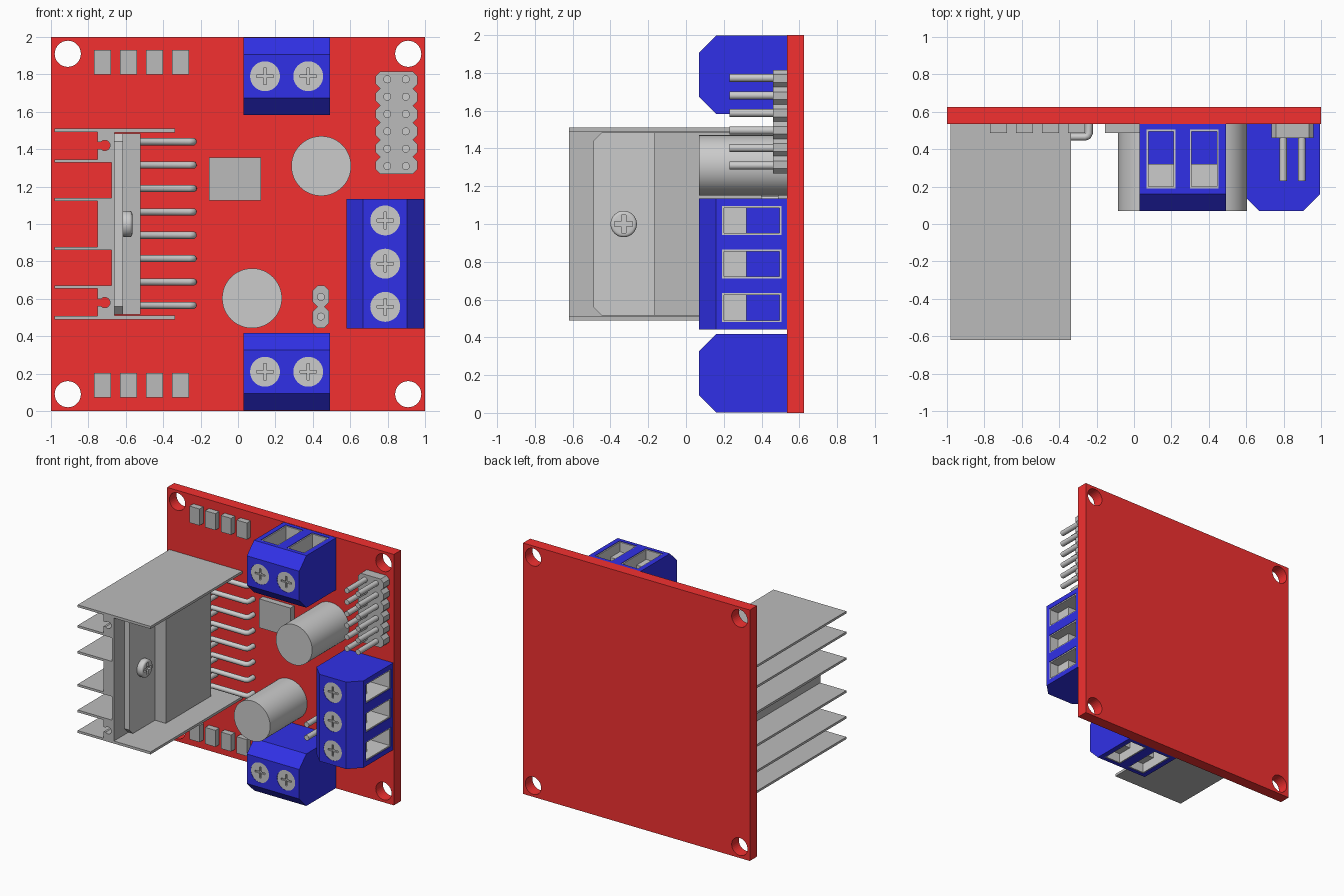
import bpy, bmesh, math
from mathutils import Matrix, Vector

if "Cube" in bpy.data.objects:
    bpy.data.objects.remove(bpy.data.objects["Cube"])


def material(name, rgb):
    m = bpy.data.materials.new(name)
    m.diffuse_color = (*rgb, 1)
    m.use_nodes = True
    m.node_tree.nodes["Principled BSDF"].inputs["Base Color"].default_value = m.diffuse_color
    return m


RED = material("red", (0.9, 0.03, 0.03))
BLUE = material("blue", (0.03, 0.03, 0.8))
DARK = material("dark_grey", (0.5, 0.5, 0.5))


def activate(ob):
    bpy.ops.object.select_all(action='DESELECT')
    ob.select_set(True)
    bpy.context.view_layer.objects.active = ob


def prism(name, loops, lo, hi, mat=None, axis='y', smooth=False):
    """Extrude one or more 2D outlines from lo to hi along y (outline xz) or x (outline yz)."""
    bm = bmesh.new()
    to3d = (lambda p, d: (p[0], d, p[1])) if axis == 'y' else (lambda p, d: (d, p[0], p[1]))
    for pts in loops:
        a = [bm.verts.new(to3d(p, lo)) for p in pts]
        b = [bm.verts.new(to3d(p, hi)) for p in pts]
        bm.faces.new(a)
        bm.faces.new(b[::-1])
        for i in range(len(pts)):
            j = (i + 1) % len(pts)
            bm.faces.new((a[i], b[i], b[j], a[j]))
    bmesh.ops.recalc_face_normals(bm, faces=bm.faces[:])
    me = bpy.data.meshes.new(name)
    bm.to_mesh(me)
    bm.free()
    ob = bpy.data.objects.new(name, me)
    bpy.context.collection.objects.link(ob)
    if mat:
        me.materials.append(mat)
    if smooth:
        activate(ob)
        bpy.ops.object.shade_smooth_by_angle(angle=math.radians(35))
    return ob


def rect(x0, x1, z0, z1):
    return [(x0, z0), (x1, z0), (x1, z1), (x0, z1)]


def circle(cx, cz, r, n=32):
    return [(cx + r * math.cos(2 * math.pi * i / n), cz + r * math.sin(2 * math.pi * i / n)) for i in range(n)]


def cross(cx, cz, l, w):
    q = [(l, w), (w, w), (w, l)]
    pts = q + [(-x, z) for x, z in q[::-1]] + [(-x, -z) for x, z in q] + [(x, -z) for x, z in q[::-1]]
    return [(cx + x, cz + z) for x, z in pts]


def cut(ob, cutter):
    m = ob.modifiers.new("cut", 'BOOLEAN')
    m.operation, m.solver, m.object = 'DIFFERENCE', 'EXACT', cutter
    activate(ob)
    bpy.ops.object.modifier_apply(modifier=m.name)
    bpy.data.objects.remove(cutter)


FACE = 0.535   # front surface of the board

# Circuit board with four mounting holes
board = prism("circuit_board", [rect(-1, 1, 0, 2)], FACE, 0.625, RED)
cut(board, prism("hole_cutter", [circle(x, z, 0.07) for x in (-0.91, 0.91) for z in (0.09, 1.91)], 0.4, 0.8))

# Small surface parts and flat chip
for row, z in (("lower", 0.138), ("upper", 1.865)):
    for i in range(4):
        x = -0.725 + 0.139 * i
        prism(f"{row}_diode_{i}", [rect(x - 0.045, x + 0.045, z - 0.066, z + 0.066)], 0.487, FACE, DARK)
prism("regulator_chip", [rect(-0.155, 0.122, 1.126, 1.356)], 0.487, FACE, DARK)

# Capacitors
for i, (x, z) in enumerate(((0.445, 1.31), (0.075, 0.603))):
    prism(f"capacitor_{i}", [circle(x, z, 0.16, 48)], 0.07, FACE, smooth=True)


# Pin headers
def header(name, x, hw, z0, cell, rows, pin_xs, pin_pitch):
    c, side = 0.025, []
    for i in range(rows):
        a, b = z0 + i * cell, z0 + (i + 1) * cell
        side += [(hw - c, a), (hw, a + c), (hw, b - c)]
    side.append((hw - c, z0 + rows * cell))
    prism(name + "_base", [[(x + u, z) for u, z in side] + [(x - u, z) for u, z in side[::-1]]], 0.46, FACE, DARK)
    mid = z0 + rows * cell / 2
    pins = [circle(px, mid + (i - (rows - 1) / 2) * pin_pitch, 0.021, 16) for px in pin_xs for i in range(rows)]
    prism(name + "_pins", pins, 0.23, 0.47, smooth=True)


header("control_header", 0.848, 0.1125, 1.268, 0.0912, 6, (0.798, 0.897), 0.0927)
header("jumper_header", 0.443, 0.044, 0.445, 0.1125, 2, (0.443,), 0.105)


# Screw terminals: built around the origin with wire openings facing +z, then placed
def terminal(name, poles, matrix):
    w, h, c, pitch = poles * 0.231 / 2, 0.2075, 0.09, 0.231
    us = [(i - (poles - 1) / 2) * pitch for i in range(poles)]
    outline = [(FACE, -h), (0.07 + c, -h), (0.07, c - h), (0.07, h - c), (0.07 + c, h), (FACE, h)]
    body = prism(name + "_body", [outline], -w, w, BLUE, axis='x')
    cut(body, prism("pocket_cutter", [circle(u, 0, 0.08) for u in us], 0, 0.11))
    cut(body, prism("wire_cutter", [rect(u - 0.077, u + 0.077, -0.05, 0.4) for u in us], 0.19, 0.505, BLUE))
    screws = prism(name + "_screws", [circle(u, 0, 0.08) for u in us], 0.072, 0.12, smooth=True)
    cut(screws, prism("cross_cutter", [cross(u, 0, 0.045, 0.007) for u in us], 0, 0.085))
    sleeve = prism(name + "_sleeves", [rect(u - 0.077, u + 0.077, -0.05, h - 0.004) for u in us], 0.19, 0.505)
    cut(sleeve, prism("sleeve_cutter", [rect(u - 0.067, u + 0.067, -0.2, 0.4) for u in us], 0.2, 0.495))
    clamp = prism(name + "_clamps", [rect(u - 0.067, u + 0.067, -0.05, h - 0.08) for u in us], 0.2, 0.32)
    for ob in (body, screws, sleeve, clamp):
        ob.data.transform(matrix)


def place(x, z, angle):
    return Matrix.Translation((x, 0, z)) @ Matrix.Rotation(math.radians(angle), 4, 'Y')


terminal("upper_terminal", 2, place(0.26, 1.79, 0))
terminal("lower_terminal", 2, place(0.26, 0.21, 180))
terminal("side_terminal", 3, place(0.787, 0.788, 90))

# Heat sink: finned profile, upper half mirrored about z = 1
slot = [(-0.712 + 0.028 * math.cos(math.radians(a)), 1.42 + 0.028 * math.sin(math.radians(a)))
        for a in range(140, -141, -20)]
half = [(-0.66, 1.49), (-0.337, 1.49), (-0.337, 1.51), (-0.98, 1.51), (-0.98, 1.492), (-0.75, 1.492),
        (-0.75, slot[0][1]), *slot, (-0.75, slot[-1][1]),
        (-0.75, 1.346), (-0.98, 1.346), (-0.98, 1.328), (-0.675, 1.328), (-0.675, 1.14),
        (-0.98, 1.14), (-0.98, 1.122), (-0.75, 1.122)]
prism("heat_sink", [half + [(x, 2 - z) for x, z in half[::-1]]], -0.62, FACE, DARK)

# Power chip: metal tab with clipped corners, and body
prism("driver_chip_tab", [[(-0.49, 0.56), (-0.445, 0.515), (0.4, 0.515), (0.4, 1.485), (-0.445, 1.485),
                           (-0.49, 1.44)]], -0.66, -0.615, axis='x')
prism("driver_chip_body", [rect(-0.615, -0.52, 0.515, 1.485)], -0.167, 0.4, DARK)

# Chip leads: a bent front row and a straight back row
path = [(-0.57, 0.39), (-0.57, 0.445), (-0.55, 0.465), (-0.262, 0.465), (-0.247, 0.471), (-0.24, 0.486), (-0.24, 0.54)]
cu = bpy.data.curves.new("bent_leads", 'CURVE')
cu.dimensions, cu.bevel_depth, cu.bevel_resolution, cu.use_fill_caps = '3D', 0.02, 3, True
for i in range(8):
    sp = cu.splines.new('POLY')
    sp.points.add(len(path) - 1)
    for p, (x, y) in zip(sp.points, path):
        p.co = (x, y, 0.565 + 0.125 * i, 1)
leads = bpy.data.objects.new("bent_leads", cu)
bpy.context.collection.objects.link(leads)
activate(leads)
bpy.ops.object.convert(target='MESH')
bpy.ops.object.shade_smooth_by_angle(angle=math.radians(50))
prism("straight_leads", [circle(-0.57, 0.6275 + 0.125 * i, 0.02, 14) for i in range(7)], 0.39, 0.54, smooth=True)

# Screw holding the chip to the heat sink
screw = prism("heat_sink_screw", [circle(-0.33, 1.0, 0.07)], -0.62, -0.565, axis='x')
bev = screw.modifiers.new("round", 'BEVEL')
bev.width, bev.segments, bev.limit_method = 0.015, 3, 'ANGLE'
activate(screw)
bpy.ops.object.modifier_apply(modifier=bev.name)
cut(screw, prism("screw_cross_cutter", [cross(-0.33, 1.0, 0.048, 0.012)], -0.585, -0.5, axis='x'))
activate(screw)
bpy.ops.object.shade_smooth_by_angle(angle=math.radians(35))
